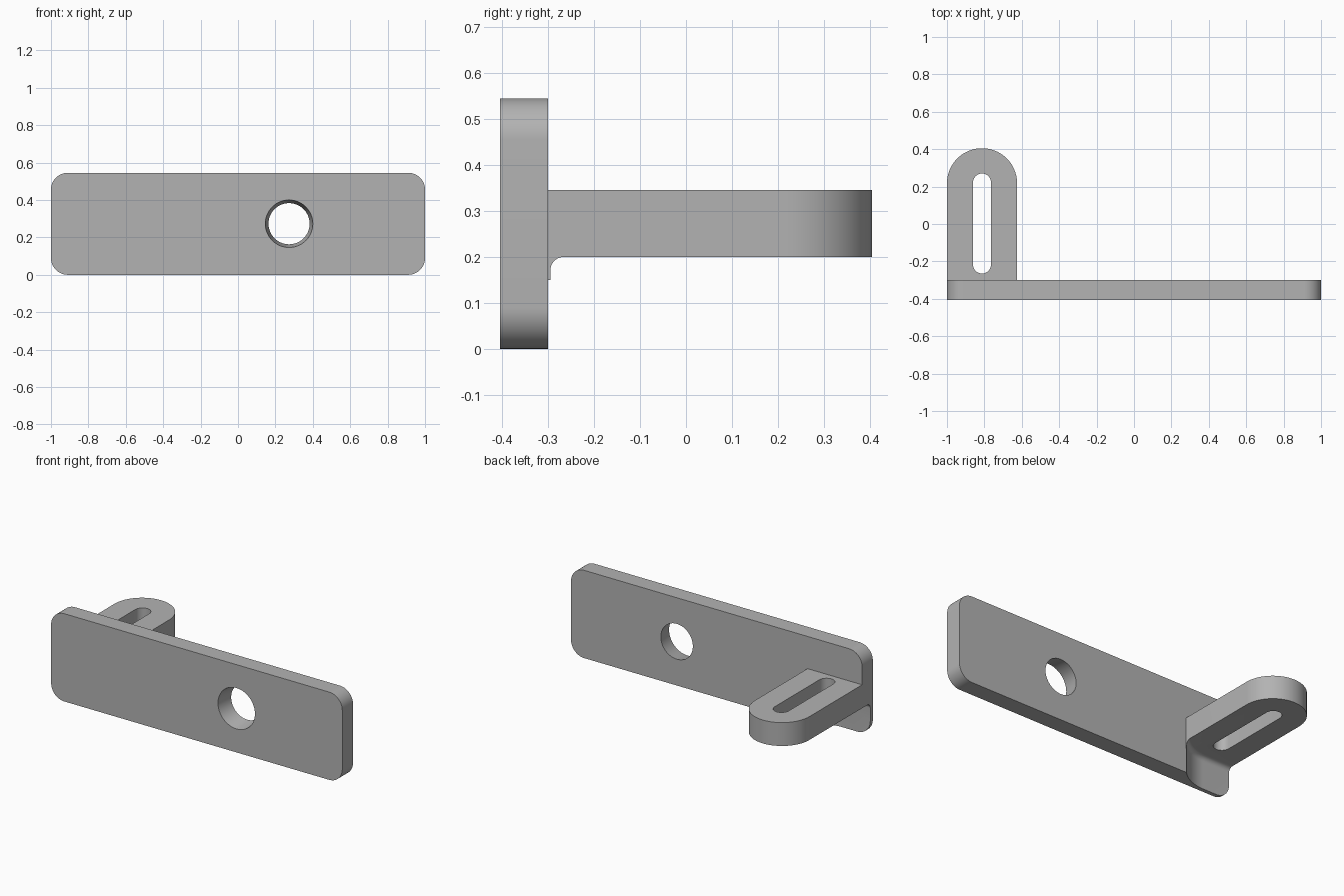
import bpy, bmesh, math

cube = bpy.data.objects.get("Cube")
if cube:
    bpy.data.objects.remove(cube, do_unlink=True)

grey = bpy.data.materials.new("plain grey")
grey.use_nodes = True
colour = (0.45, 0.45, 0.45, 1)
grey.diffuse_color = colour
grey.node_tree.nodes["Principled BSDF"].inputs["Base Color"].default_value = colour


def arc(cx, cy, r, start, end, steps=16):
    """Points on an arc, angles in degrees."""
    angles = [math.radians(start + (end - start) * i / steps) for i in range(steps + 1)]
    return [(cx + r * math.cos(a), cy + r * math.sin(a)) for a in angles]


def loft(name, rings):
    """Closed solid through rings of equal point count."""
    bm = bmesh.new()
    loops = [[bm.verts.new(p) for p in ring] for ring in rings]
    n = len(loops[0])
    for a, b in zip(loops, loops[1:]):
        for i in range(n):
            j = (i + 1) % n
            bm.faces.new((a[i], a[j], b[j], b[i]))
    bm.faces.new(loops[0])
    bm.faces.new(loops[-1])
    bmesh.ops.recalc_face_normals(bm, faces=bm.faces)
    mesh = bpy.data.meshes.new(name)
    bm.to_mesh(mesh)
    bm.free()
    obj = bpy.data.objects.new(name, mesh)
    bpy.context.collection.objects.link(obj)
    mesh.materials.append(grey)
    return obj


def upright(points, y):
    return [(u, y, v) for u, v in points]


def flat(points, z):
    return [(u, v, z) for u, v in points]


def combine(target, tool, operation):
    """Apply a boolean and discard the tool."""
    tool.hide_render = True
    mod = target.modifiers.new(operation, 'BOOLEAN')
    mod.operation, mod.solver, mod.object = operation, 'EXACT', tool
    bpy.context.view_layer.objects.active = target
    bpy.ops.object.modifier_apply(modifier=mod.name)
    bpy.data.objects.remove(tool, do_unlink=True)


# Upright plate with rounded corners
FRONT, BACK, HEIGHT, R = -0.405, -0.3, 0.545, 0.09
outline = (arc(1 - R, HEIGHT - R, R, 0, 90) + arc(R - 1, HEIGHT - R, R, 90, 180)
           + arc(R - 1, R, R, 180, 270) + arc(1 - R, R, R, 270, 360))
bracket = loft("bracket", [upright(outline, FRONT), upright(outline, BACK)])

# Tab with a round end, left deep so the undercut trims it
MID, HALF = -0.8125, 0.1875
tab_outline = [(-1, -0.35), (MID + HALF, -0.35)] + arc(MID, 0.2175, HALF, 0, 180, 40)
tab = loft("tab", [flat(tab_outline, 0.15), flat(tab_outline, 0.345)])
combine(bracket, tab, 'UNION')

# Undercut below the tab, curving into the plate, with a small fillet on top
FILLET, UNDER, DEEP, SWEEP = 0.03, 0.2, -0.38, 0.25
curve = [(-1.1, DEEP)] + arc(MID, DEEP + SWEEP, SWEEP, 270, 328, 20)


def undercut_ring(z, shift):
    return flat([(x, y + shift) for x, y in curve] + [(-0.6, 0.6), (-1.1, 0.6)], z)


rings = [undercut_ring(-0.1, 0)]
for a, b in arc(0, 0, FILLET, 0, 90, 8):
    rings.append(undercut_ring(UNDER - FILLET + b, FILLET - a))
combine(bracket, loft("undercut", rings), 'DIFFERENCE')

# Tapered round hole through the plate
taper = 0.017 / (BACK - FRONT)
hole = []
for y in (FRONT - 0.05, BACK + 0.05):
    hole.append(upright(arc(0.273, 0.273, 0.127 - taper * (y - FRONT), 0, 360, 64)[:-1], y))
combine(bracket, loft("round_hole", hole), 'DIFFERENCE')

# Long slot through the tab
W = 0.048
slot = arc(MID, 0.27 - W, W, 0, 180) + arc(MID, W - 0.265, W, 180, 360)
combine(bracket, loft("slot", [flat(slot, 0.1), flat(slot, 0.5)]), 'DIFFERENCE')

# Smooth curves, sharp edges
bpy.ops.object.select_all(action='DESELECT')
bracket.select_set(True)
bpy.context.view_layer.objects.active = bracket
bpy.ops.object.shade_smooth_by_angle(angle=math.radians(30))
